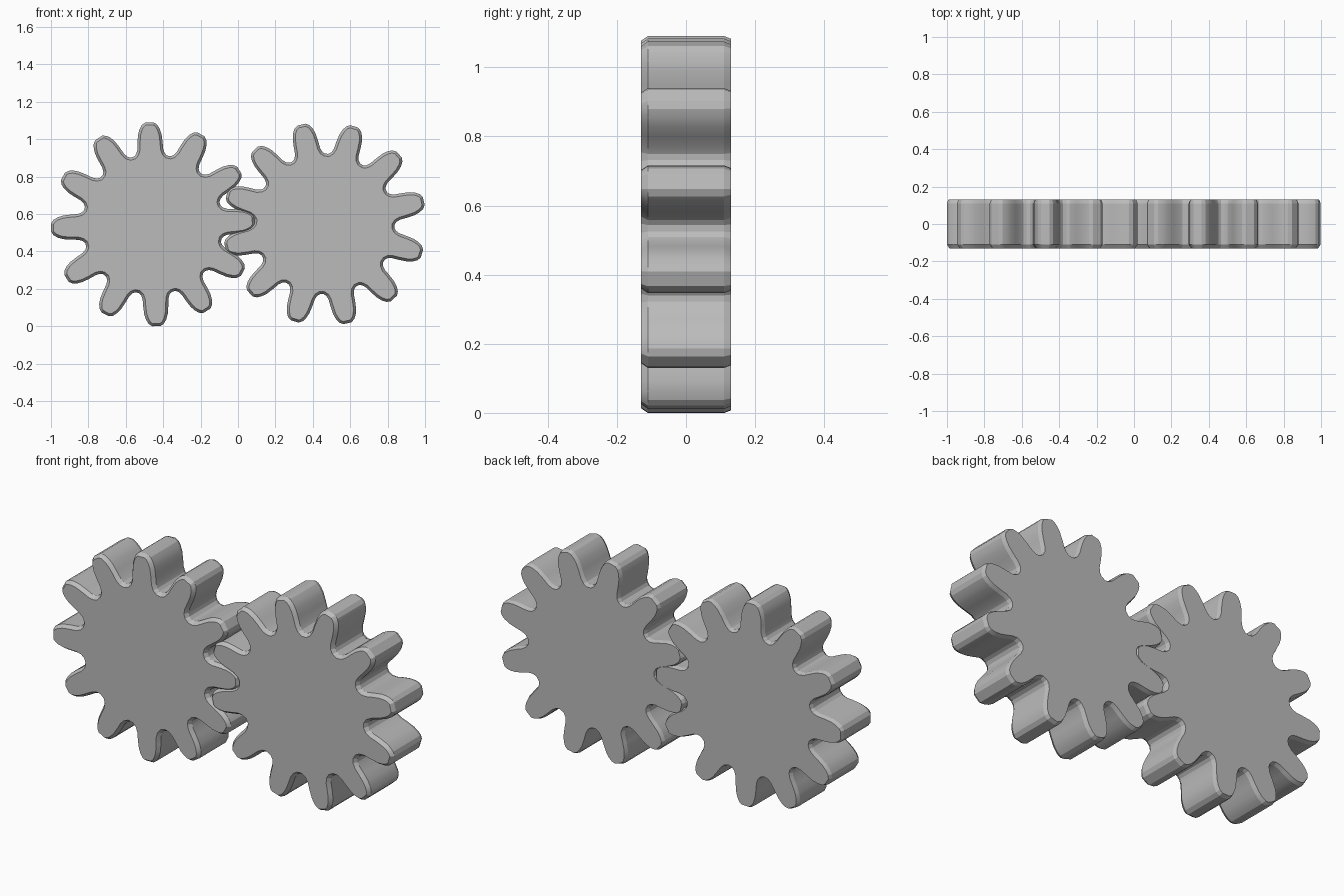
import bpy
import math
from mathutils import Vector

cube = bpy.data.objects.get("Cube")
if cube:
    bpy.data.objects.remove(cube, do_unlink=True)

TEETH = 12
HALF_DEPTH = 0.13

steel = bpy.data.materials.new("plain grey")
steel.use_nodes = True
GREY = (0.5, 0.5, 0.5, 1)
steel.diffuse_color = GREY
steel.node_tree.nodes["Principled BSDF"].inputs["Base Color"].default_value = GREY

# Half of one tooth, root to tip: (distance from centre, half width)
FLANK = [(0.365, 0.088), (0.378, 0.076), (0.40, 0.069), (0.44, 0.067), (0.48, 0.063),
         (0.51, 0.054), (0.532, 0.041), (0.545, 0.022)]


def gear_outline(phase):
    """Closed outline of a gear, counter-clockwise."""
    tooth = [(r, -w) for r, w in FLANK] + [(r, w) for r, w in reversed(FLANK)]
    points = []
    for i in range(TEETH):
        a = math.radians(phase) + i * math.tau / TEETH
        c, s = math.cos(a), math.sin(a)
        points += [Vector((r * c - w * s, r * s + w * c)) for r, w in tooth]
    return points


def shrink(points, d):
    """Move each outline point inwards along its normal."""
    result = []
    for i, p in enumerate(points):
        t = points[(i + 1) % len(points)] - points[i - 1]
        result.append(p + Vector((-t.y, t.x)).normalized() * d)
    return result


def make_gear(name, cx, cz, phase):
    outline = gear_outline(phase)
    n = len(outline)
    # Layers from front to back: depth and bevel inset
    layers = [(-HALF_DEPTH, 0.014), (-HALF_DEPTH + 0.02, 0),
              (HALF_DEPTH - 0.02, 0), (HALF_DEPTH, 0.008)]
    verts = [(p.x, y, p.y) for y, d in layers for p in shrink(outline, d)]
    faces = [tuple(range(n)), tuple(reversed(range(3 * n, 4 * n)))]
    for k in range(len(layers) - 1):
        for i in range(n):
            j = (i + 1) % n
            faces.append((k * n + i, (k + 1) * n + i, (k + 1) * n + j, k * n + j))
    mesh = bpy.data.meshes.new(name)
    mesh.from_pydata(verts, [], faces)
    mesh.materials.append(steel)
    gear = bpy.data.objects.new(name, mesh)
    gear.location = (cx, 0, cz)
    bpy.context.collection.objects.link(gear)
    # Soften the flanks but keep the rims crisp
    bpy.ops.object.select_all(action="DESELECT")
    gear.select_set(True)
    bpy.context.view_layer.objects.active = gear
    bpy.ops.object.shade_smooth_by_angle(angle=math.radians(20))
    return gear


# Two meshing gears
make_gear("right_gear", -0.455, 0.545, 2)
make_gear("left_gear", 0.462, 0.547, 13)
